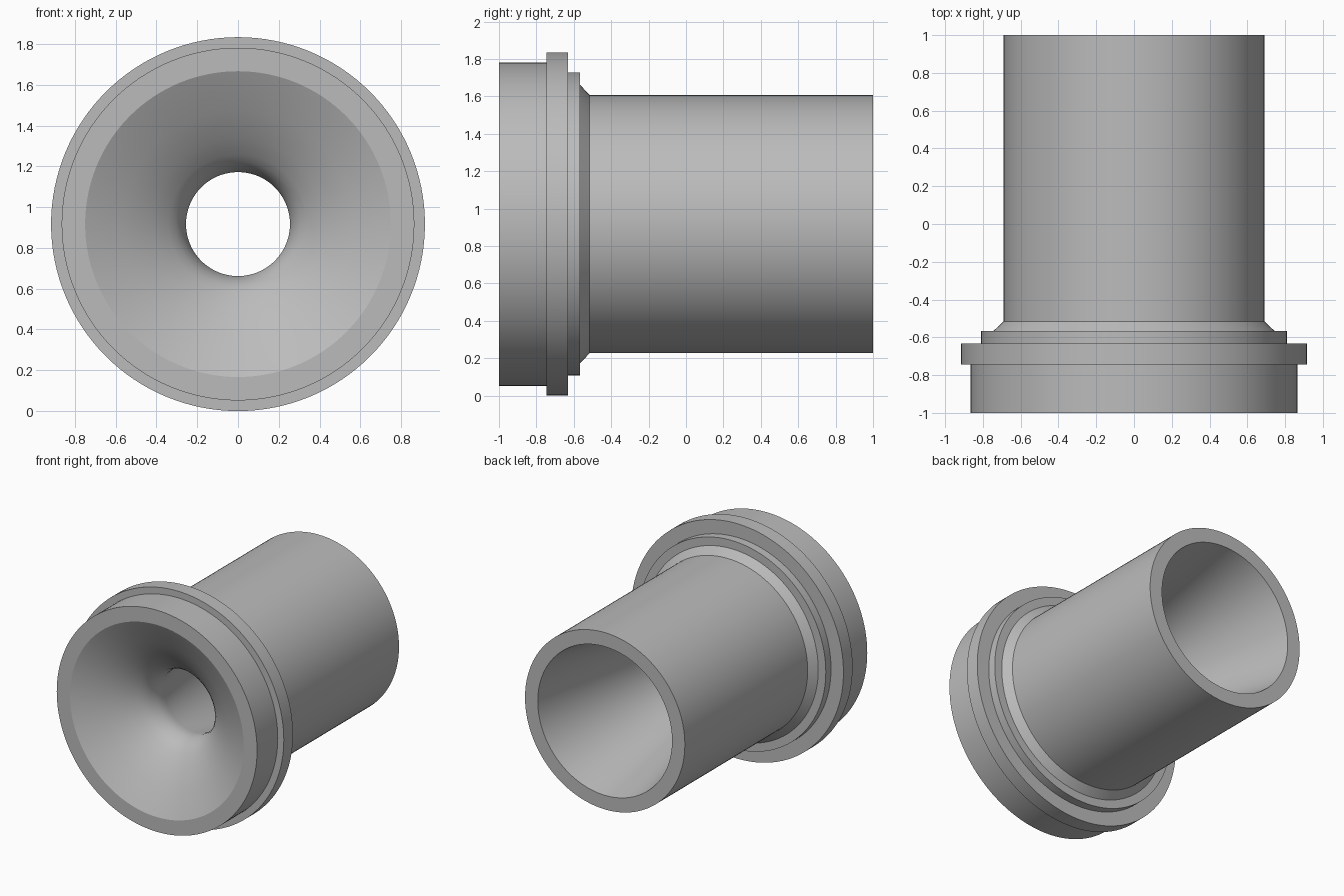
import bpy, bmesh, math
from mathutils import Vector, Matrix

cube = bpy.data.objects.get("Cube")
if cube:
    bpy.data.objects.remove(cube, do_unlink=True)

AXIS_Z = 0.917
SEGMENTS = 128

# Plain grey metal
metal = bpy.data.materials.new("grey_metal")
metal.use_nodes = True
grey = (0.5, 0.5, 0.5, 1)
metal.diffuse_color = grey
metal.node_tree.nodes["Principled BSDF"].inputs["Base Color"].default_value = grey

# Cross-section as (radius, y): stepped flange and tube outside
outside = [(0.865, -1), (0.865, -0.745), (0.917, -0.745), (0.917, -0.632),
           (0.81, -0.632), (0.81, -0.567), (0.745, -0.567), (0.69, -0.515),
           (0.69, 1)]
# Diverging bore from the back, then the flared inlet up to the front lip
inside = [(0.58, 1), (0.26, -0.54), (0.255, -0.59), (0.262, -0.63),
          (0.28, -0.68), (0.305, -0.717), (0.34, -0.752), (0.42, -0.815),
          (0.56, -0.905), (0.75, -1)]


def revolve(name, profile, material):
    """Turn a closed cross-section around the y axis."""
    bm = bmesh.new()
    verts = [bm.verts.new((r, y, 0)) for r, y in profile]
    edges = [bm.edges.new((a, b)) for a, b in zip(verts, verts[1:] + verts[:1])]
    bmesh.ops.spin(bm, geom=verts + edges, cent=(0, 0, 0), axis=(0, 1, 0),
                   angle=math.tau, steps=SEGMENTS, use_merge=True)
    bmesh.ops.remove_doubles(bm, verts=bm.verts[:], dist=0.0001)
    bmesh.ops.recalc_face_normals(bm, faces=bm.faces[:])
    bmesh.ops.transform(bm, matrix=Matrix.Translation(Vector((0, 0, AXIS_Z))),
                        verts=bm.verts[:])
    mesh = bpy.data.meshes.new(name)
    bm.to_mesh(mesh)
    bm.free()
    mesh.materials.append(material)
    obj = bpy.data.objects.new(name, mesh)
    bpy.context.collection.objects.link(obj)
    return obj


nozzle = revolve("flanged_nozzle", outside + inside, metal)
bpy.ops.object.select_all(action="DESELECT")
nozzle.select_set(True)
bpy.context.view_layer.objects.active = nozzle
bpy.ops.object.shade_smooth_by_angle(angle=math.radians(25))
